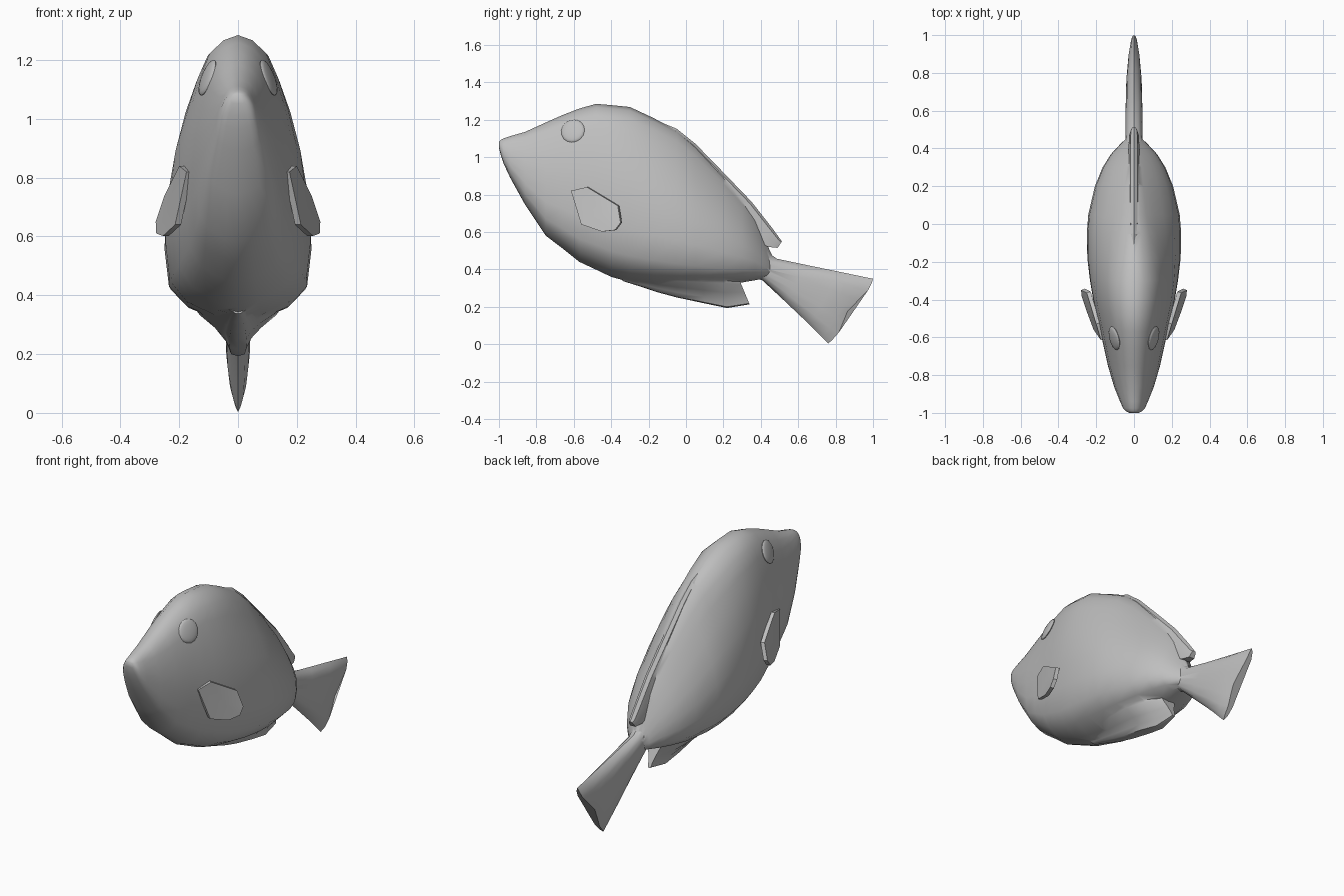
import bpy, bmesh, math
from mathutils import Vector

if "Cube" in bpy.data.objects:
    bpy.data.objects.remove(bpy.data.objects["Cube"])

grey = bpy.data.materials.new("plain_grey")
grey.diffuse_color = (0.52, 0.52, 0.52, 1)
grey.use_nodes = True
grey.node_tree.nodes["Principled BSDF"].inputs["Base Color"].default_value = grey.diffuse_color


def smooth(ob, angle):
    bpy.ops.object.select_all(action='DESELECT')
    ob.select_set(True)
    bpy.context.view_layer.objects.active = ob
    bpy.ops.object.shade_smooth_by_angle(angle=math.radians(angle))


def finish(bm, name, angle=40):
    bmesh.ops.recalc_face_normals(bm, faces=bm.faces)
    me = bpy.data.meshes.new(name)
    bm.to_mesh(me)
    bm.free()
    me.materials.append(grey)
    ob = bpy.data.objects.new(name, me)
    bpy.context.collection.objects.link(ob)
    smooth(ob, angle)
    return ob


def loft(name, stations, profile, angle=40, wave=0):
    """Stations: (bottom y, bottom z, top y, top z, half width).
    Profile: function of y giving (height fraction, width fraction) pairs.
    Wave: ripple of the last section along y."""
    bm = bmesh.new()
    rings = []
    for by, bz, ty, tz, hw in stations:
        half = profile(by)
        loop = half + [(t, -w) for t, w in half[-2:0:-1]]
        rings.append([bm.verts.new((hw * w, by + (ty - by) * t, bz + (tz - bz) * t))
                      for t, w in loop])
    for v, (t, w) in zip(rings[-1], loop):
        v.co.y += wave * math.sin(3 * math.pi * t)
    n = len(loop)
    for a, b in zip(rings, rings[1:]):
        for i in range(n):
            bm.faces.new((a[i], a[(i + 1) % n], b[(i + 1) % n], b[i]))
    bm.faces.new(rings[0])
    bm.faces.new(rings[-1])
    return finish(bm, name, angle)


# Body: deep and flattened, broad at the brow, wedge-shaped towards the rear back
heights = [0, .02, .07, .15, .3, .45, .6, .74, .85, .93, .98, 1]
front = [0, .32, .7, .94, 1, .99, .92, .78, .63, .48, .25, 0]
rear = [0, .32, .7, .94, 1, .97, .83, .62, .41, .24, .11, 0]


def section(y):
    k = min(1, max(0, (y + .35) / .45))
    return [(t, a + (b - a) * k) for t, a, b in zip(heights, front, rear)]


stations = [(-1.0, 1.05, 1.083, .024), (-.99, 1.01, 1.092, .044), (-.975, .965, 1.1, .058),
            (-.94, .89, 1.112, .074), (-.86, .745, 1.135, .106), (-.75, .58, 1.185, .138),
            (-.66, .512, 1.225, .158), (-.57, .44, 1.26, .178), (-.48, .398, 1.285, .199),
            (-.40, .36, 1.278, .216), (-.30, .332, 1.268, .233), (-.18, .315, 1.212, .247),
            (-.05, .305, 1.145, .25), (.05, .305, 1.06, .242), (.2, .315, .9, .207),
            (.3, .33, .78, .166), (.37, .342, .68, .122), (.43, .355, .54, .066),
            (.46, .37, .475, .032)]
body = loft("body", [(y, b, y, t, w) for y, b, t, w in stations], section, 60)

# Dorsal fin: narrow ridge along the back
ridge = [(0, 0), (0, 1.1), (.5, 1), (.88, .65), (1, 0)]
dorsal = loft("dorsal_fin", [(-.16, 1.12, -.14, 1.188, .012), (-.09, 1.06, -.05, 1.152, .024),
                             (.0, .97, .05, 1.072, .028), (.14, .82, .2, .918, .03),
                             (.28, .68, .35, .762, .03), (.38, .55, .46, .622, .028),
                             (.44, .52, .505, .56, .025), (.49, .515, .513, .55, .015)],
              lambda y: ridge)

# Anal fin: keel flaring up into the belly
keel = [(0, 0), (.04, .2), (.25, .3), (.5, .52), (.8, .86), (1, 1), (1.02, 0)]
anal = loft("anal_fin", [(-.34, .338, -.34, .36, .05), (-.25, .31, -.25, .36, .09),
                         (-.15, .277, -.15, .36, .125), (-.05, .25, -.05, .36, .145),
                         (.1, .218, .08, .36, .15), (.22, .193, .2, .36, .115),
                         (.34, .213, .285, .345, .045)], lambda y: keel, 60)

# Tail fin: fans out from the tail root and thins at its trailing edge
leaf = [(0, 0), (.06, .55), (.17, .85), (.33, .97), (.5, 1), (.67, .97), (.83, .85),
        (.94, .5), (1, 0)]
tail = loft("tail_fin", [(.34, .365, .40, .52, .05), (.41, .34, .485, .457, .045),
                         (.53, .228, .65, .422, .045), (.66, .105, .83, .385, .041),
                         (.73, .033, .94, .362, .032), (.76, .003, 1.0, .35, .018)],
            lambda y: leaf, 40, .016)

# Weld the fins into one continuous skin
for fin in (dorsal, anal, tail):
    weld = body.modifiers.new("weld_" + fin.name, 'BOOLEAN')
    weld.operation = 'UNION'
    weld.solver = 'EXACT'
    weld.object = fin
    bpy.context.view_layer.objects.active = body
    bpy.ops.object.modifier_apply(modifier=weld.name)
    bpy.data.objects.remove(fin)
smooth(body, 50)

# Pectoral fins: thin paddles splayed outward and down from the flank
outline = [(.175, -.615, .82), (.214, -.56, .64), (.255, -.45, .602), (.278, -.38, .61),
           (.28, -.35, .65), (.25, -.365, .74), (.2, -.53, .84)]
for side, label in ((1, "right"), (-1, "left")):
    bm = bmesh.new()
    outer = [bm.verts.new((side * x, y, z)) for x, y, z in outline]
    inner = [bm.verts.new((side * (x - .02), y + .008, z)) for x, y, z in outline]
    n = len(outline)
    co = bm.verts.new(sum((v.co for v in outer), Vector()) / n)
    ci = bm.verts.new(sum((v.co for v in inner), Vector()) / n)
    for i in range(n):
        j = (i + 1) % n
        bm.faces.new((outer[i], outer[j], co))
        bm.faces.new((inner[j], inner[i], ci))
        bm.faces.new((outer[i], outer[j], inner[j], inner[i]))
    finish(bm, label + "_pectoral_fin", 40)

    # Eye: shallow disc-like bulge lying on the side of the head
    bm = bmesh.new()
    bmesh.ops.create_uvsphere(bm, u_segments=16, v_segments=10, radius=1)
    turn = Vector((side * .93, -.25, .36)).to_track_quat('Z', 'Y')
    for v in bm.verts:
        local = Vector((v.co.x * .065, v.co.y * .065, v.co.z * .014))
        v.co = Vector((side * .104, -.605, 1.14)) + turn @ local
    finish(bm, label + "_eye", 60)
